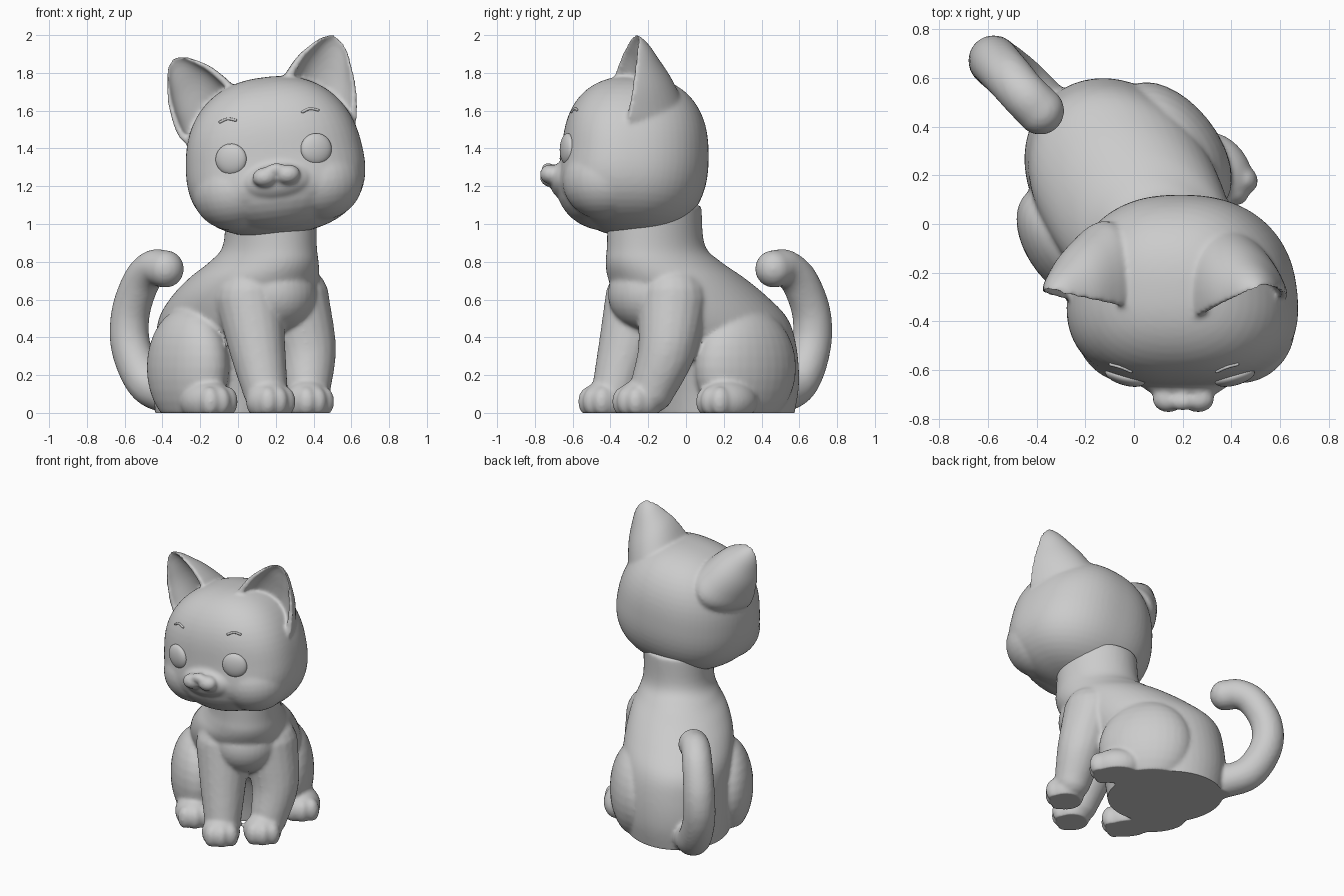
import bpy, bmesh, math
from mathutils import Vector, Matrix

if "Cube" in bpy.data.objects:
    bpy.data.objects.remove(bpy.data.objects["Cube"], do_unlink=True)

TURN = math.radians(38)                      # the body sits turned from the head
SPIN = Matrix.Rotation(TURN, 4, 'Z')
FORWARD = SPIN @ Vector((0, -1, 0))
LEFT = SPIN @ Vector((1, 0, 0))

grey = bpy.data.materials.new("plain grey")
grey.use_nodes = True
grey.diffuse_color = (0.6, 0.6, 0.6, 1)
grey.node_tree.nodes["Principled BSDF"].inputs["Base Color"].default_value = (0.6, 0.6, 0.6, 1)


def ellipsoid(bm, centre, radii, rot=Matrix(), seg=32):
    m = Matrix.Translation(centre) @ rot @ Matrix.Diagonal((*radii, 1))
    return bmesh.ops.create_uvsphere(bm, u_segments=seg, v_segments=seg // 2,
                                     radius=1, matrix=m)["verts"]


def spline(points, steps=8):
    """Smooth path through points with any number of values each."""
    p = [Vector(q) for q in points]
    p = [2 * p[0] - p[1]] + p + [2 * p[-1] - p[-2]]
    path = []
    for a, b, c, d in zip(p, p[1:], p[2:], p[3:]):
        for i in range(steps):
            t = i / steps
            path.append(0.5 * (2 * b + (c - a) * t + (2 * a - 5 * b + 4 * c - d) * t ** 2
                               + (3 * b - a - 3 * c + d) * t ** 3))
    return path + [p[-2]]


def limb(bm, points):
    """Rounded limb through points (x, y, z, radius)."""
    for q in spline(points):
        ellipsoid(bm, q[:3], (q[3],) * 3, seg=20)


def loft(bm, rings):
    """Skin closed rings of points and cap both ends."""
    rows = [[bm.verts.new(p) for p in ring] for ring in rings]
    n = len(rows[0])
    faces = [bm.faces.new((r[i], r[(i + 1) % n], s[(i + 1) % n], s[i]))
             for r, s in zip(rows, rows[1:]) for i in range(n)]
    faces += [bm.faces.new(rows[0][::-1]), bm.faces.new(rows[-1])]
    bmesh.ops.recalc_face_normals(bm, faces=faces)


def finish(name, bm, voxel=0, smooth=0):
    """Make the object; fuse its parts into one skin when a voxel size is given."""
    mesh = bpy.data.meshes.new(name)
    bm.to_mesh(mesh)
    bm.free()
    ob = bpy.data.objects.new(name, mesh)
    bpy.context.collection.objects.link(ob)
    if voxel:
        fuse = ob.modifiers.new("fuse", 'REMESH')
        fuse.mode, fuse.voxel_size = 'VOXEL', voxel
        soften = ob.modifiers.new("soften", 'SMOOTH')
        soften.factor, soften.iterations = 0.5, smooth
        graph = bpy.context.evaluated_depsgraph_get()
        ob.data = bpy.data.meshes.new_from_object(ob.evaluated_get(graph))
        ob.modifiers.clear()
        ob.data.name = name
        for v in ob.data.vertices:           # flat underside
            v.co.z = max(v.co.z, 0)
    ob.data.materials.clear()
    ob.data.materials.append(grey)
    bpy.ops.object.select_all(action='DESELECT')
    ob.select_set(True)
    bpy.context.view_layer.objects.active = ob
    bpy.ops.object.shade_smooth_by_angle(angle=math.radians(50))


# --- Body: torso sections (height, forward offset, left offset, half length, half width)
bm = bmesh.new()
sections = [(-.05, -.22, .06, .37, .33), (.15, -.22, .07, .4, .35), (.35, -.18, .07, .425, .355),
            (.5, -.1, .055, .46, .36), (.62, 0, .04, .43, .345), (.72, .1, .035, .385, .31),
            (.8, .18, .035, .33, .26), (.89, .23, .035, .275, .23), (1.1, .24, .035, .26, .23)]
angles = [math.tau * i / 48 for i in range(48)]
rings = []
for z, fwd, side, length, width in spline(sections, 5):
    c = FORWARD * fwd + LEFT * side + Vector((0, 0, z))
    rings.append([c + FORWARD * length * math.cos(a) + LEFT * width * math.sin(a) for a in angles])
loft(bm, rings)

# Thighs and chest
ellipsoid(bm, (-.265, -.09, .24), (.17, .28, .32), SPIN)
ellipsoid(bm, (.165, .315, .24), (.18, .31, .32), SPIN)
ellipsoid(bm, (.2, -.2, .63), (.22, .21, .2), SPIN)

# Front legs
limb(bm, [(.06, -.25, .6, .18), (.105, -.32, .33, .148), (.145, -.38, .12, .12)])
limb(bm, [(.295, -.07, .6, .19), (.365, -.1, .34, .155), (.37, -.18, .12, .12)])

# Paws with three toes: (x, y, half length, toe reach)
for x, y, length, reach in [(.165, -.43, .12, .06), (.37, -.25, .12, .06),
                            (-.165, -.26, .17, .1), (.345, .225, .17, .1)]:
    c = Vector((x, y, .06))
    ellipsoid(bm, c, (.125, length, .115), SPIN)
    for side in (-1, 0, 1):
        toe = c + FORWARD * (reach + .015 * (side == 0)) + LEFT * side * .06
        ellipsoid(bm, toe, (.053, .06, .08), SPIN, 20)

# Tail
limb(bm, [(-.35, .47, .09, .105), (-.48, .59, .16, .11), (-.565, .66, .34, .107),
          (-.57, .665, .52, .104), (-.515, .605, .69, .1), (-.45, .53, .765, .097),
          (-.385, .465, .762, .1)])
finish("body", bm, .012, 8)

# --- Head: boxy ball, fuller at the cheeks, narrower behind, tilted to one side
HEAD = Matrix.Translation((.19, -.28, 1.36)) @ Matrix.Rotation(math.radians(-7), 4, 'Y')
POWER, WIDE, TALL, FACE, BACK = 2.4, .466, .42, .375, .4


def half_width(forward, h):
    """Half width of the head, from -1 to 1 in depth and height."""
    return WIDE * (1 + .09 * forward) * (1 - .1 * h)


def face_depth(h):
    """Forward reach of the face, swelling below the eyes."""
    return FACE * (1 + .13 * math.exp(-((h + .5) / .33) ** 2))


def face_y(x, z):
    """Depth of the face surface at a place on it."""
    h = z / TALL
    rest = 1 - abs(h) ** POWER - abs(x / half_width(.9, h)) ** POWER
    return -face_depth(h) * max(rest, 0) ** (1 / POWER)


bm = bmesh.new()
for v in ellipsoid(bm, (0, 0, 0), (1, 1, 1), seg=64):
    p = v.co * sum(abs(k) ** POWER for k in v.co) ** (-1 / POWER)
    depth = face_depth(p.z) if p.y < 0 else BACK
    v.co = (p.x * half_width(-p.y, p.z), p.y * depth, p.z * TALL)
ellipsoid(bm, (0, -.14, -.15), (.38, .27, .245))             # jaw
ellipsoid(bm, (0, -.335, -.13), (.2, .11, .11))              # muzzle
for side in (-1, 1):
    ellipsoid(bm, (side * .225, -.14, -.16), (.23, .235, .21))    # cheeks
    ellipsoid(bm, (side * .062, -.44, -.105), (.066, .054, .052))  # lips
ellipsoid(bm, (0, -.45, -.07), (.055, .037, .032))           # nose
bm.transform(HEAD)

# Ears: hollow-fronted cones, each from rim inner base, rim outer base, tip and depth
ear_profile = [(-.3, .85), (0, 1), (.25, .92), (.5, .77), (.72, .55), (.87, .37), (.96, .2), (1, .07)]
arc = [math.pi * i / 20 for i in range(21)]
for inner, outer, tip, reach in [((.24, -.39, 1.75), (.625, -.31, 1.53), (.525, -.265, 1.995), .3),
                                 ((-.03, -.34, 1.73), (-.315, -.3, 1.46), (-.35, -.28, 1.872), .27)]:
    inner, outer, tip = Vector(inner), Vector(outer), Vector(tip)
    mid, across = (inner + outer) / 2, (outer - inner) / 2
    up = tip - mid
    back = across.cross(up).normalized()
    back *= math.copysign(reach, back.y)
    rings = []
    for t, w in spline(ear_profile, 3):
        c = mid + up * t
        deep = back * w * (1.25 - .45 * t)
        shell = [c + across * w * math.cos(a) + deep * math.sin(a) for a in arc]
        hollow = [c + across * w * .82 * math.cos(a) + deep * .4 * math.sin(a)
                  for a in reversed(arc)]
        rings.append(shell + hollow)
    loft(bm, rings)
finish("head", bm, .01, 14)

# Eyes and brows
for side, name in ((-1, "right"), (1, "left")):
    bm = bmesh.new()
    x, z = side * .227, .01
    ellipsoid(bm, (x, face_y(x, z) + .006, z), (.085, .034, .083),
              Matrix.Rotation(side * math.radians(16), 4, 'Z'))
    bm.transform(HEAD)
    finish(name + "_eye", bm)

    bm = bmesh.new()
    arch = [(side * .22 + k * .042, .225 - .012 * k * k) for k in (-1, 0, 1)]
    limb(bm, [(x, face_y(x, z), z, .008) for x, z in arch])
    bm.transform(HEAD)
    finish(name + "_brow", bm, .004, 2)
